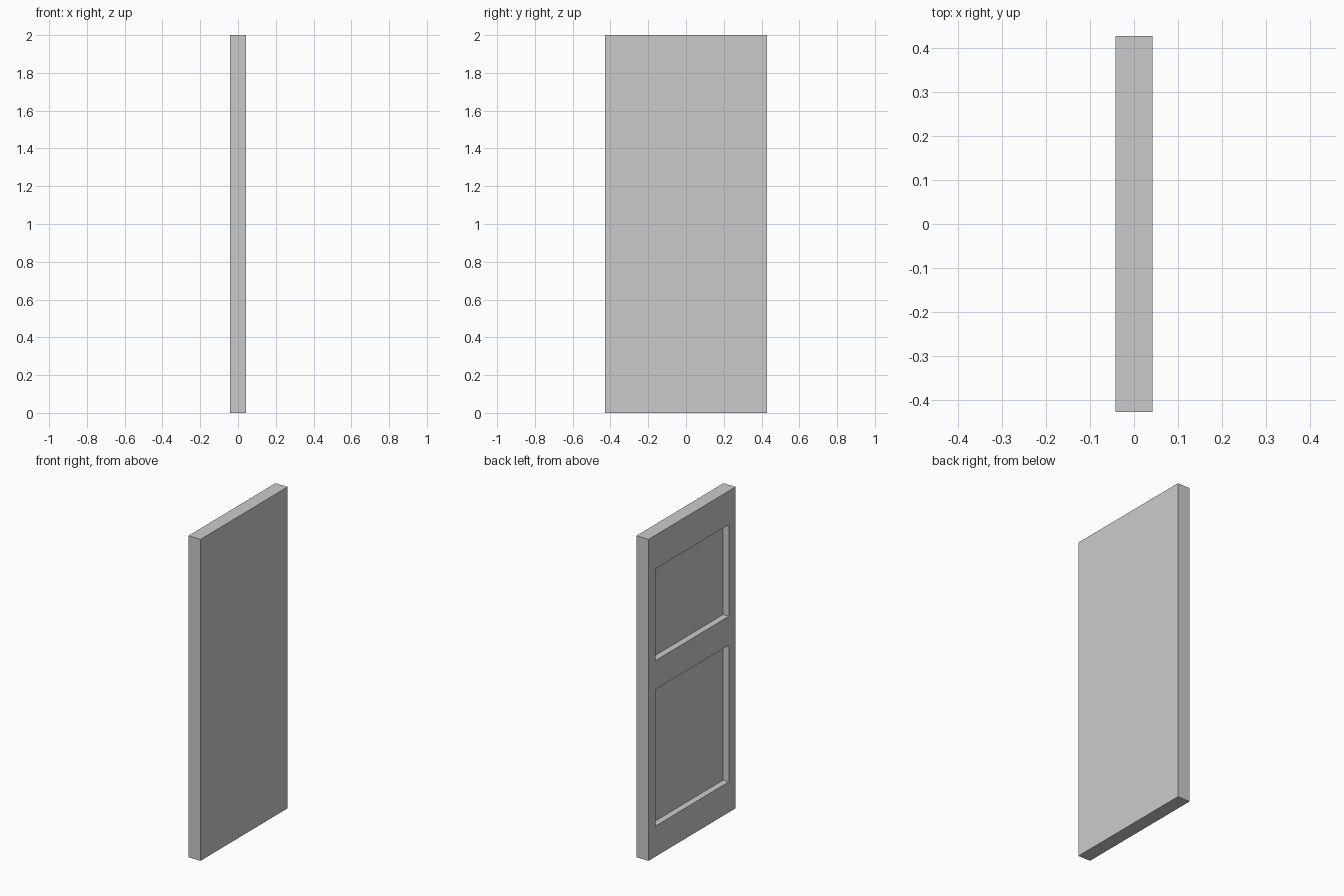
import bpy

if "Cube" in bpy.data.objects:
    bpy.data.objects.remove(bpy.data.objects["Cube"])

THICK, WIDTH, HEIGHT = 0.084, 0.856, 2.0
DEPTH = 0.04          # how deep the panels sit in the -x face
PANEL_W = 0.724
PANELS = [(0.19, 1.04), (1.22, 1.79)]   # bottom and top of each panel


def box(name, x0, x1, width, z0, z1):
    bpy.ops.mesh.primitive_cube_add(size=1, location=((x0 + x1) / 2, 0, (z0 + z1) / 2))
    ob = bpy.context.object
    ob.name = name
    ob.scale = (x1 - x0, width, z1 - z0)
    bpy.ops.object.transform_apply(location=False, rotation=False, scale=True)
    return ob


# Door slab
door = box("door_slab", -THICK / 2, THICK / 2, WIDTH, 0, HEIGHT)

# Two recessed panels cut into one side
for z0, z1 in PANELS:
    cutter = box("panel_cutter", -THICK, -THICK / 2 + DEPTH, PANEL_W, z0, z1)
    cutter.hide_render = True
    mod = door.modifiers.new("recessed_panel", 'BOOLEAN')
    mod.operation = 'DIFFERENCE'
    mod.solver = 'EXACT'
    mod.object = cutter
    bpy.context.view_layer.objects.active = door
    bpy.ops.object.modifier_apply(modifier=mod.name)
    bpy.data.objects.remove(cutter)
